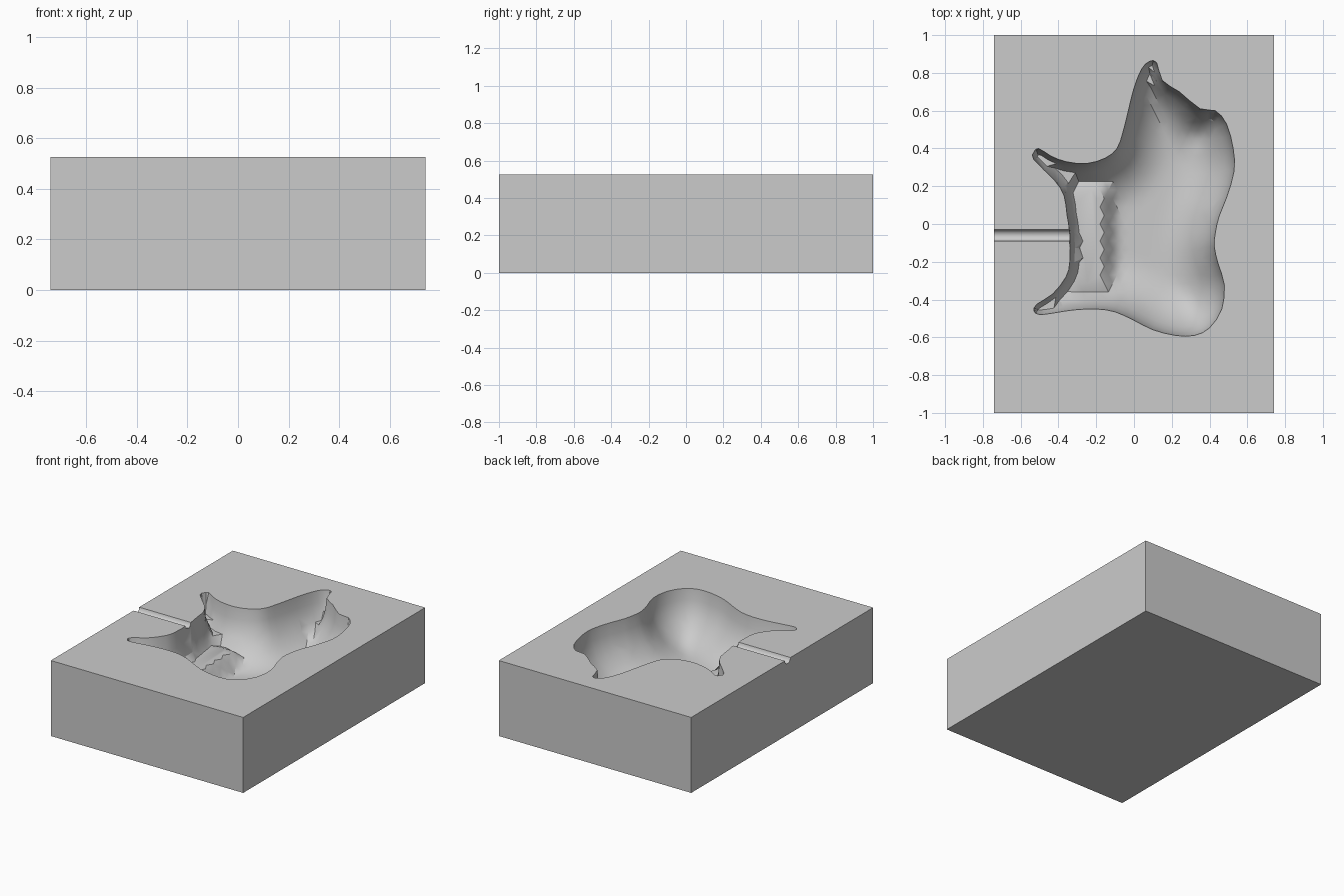
import bpy, bmesh, math
from mathutils import Vector, geometry

if "Cube" in bpy.data.objects:
    bpy.data.objects.remove(bpy.data.objects["Cube"])

TOP, HX, HY = 0.525, 0.74, 1.0
GY, GR = -0.06, 0.031          # pouring channel centre line and radius

# Rim of the animal-shaped cavity, clockwise from the snout
RIM = [(.08, .86), (.12, .855), (.15, .76), (.24, .70), (.35, .61), (.43, .60), (.49, .53),
       (.525, .40), (.53, .28), (.49, .14), (.45, .04), (.43, -.05), (.425, -.12), (.445, -.21),
       (.478, -.32), (.465, -.45), (.40, -.55), (.32, -.59), (.22, -.59), (.10, -.56), (0, -.51),
       (-.10, -.465), (-.2, -.45), (-.32, -.455), (-.42, -.47), (-.50, -.48), (-.53, -.46),
       (-.515, -.425), (-.43, -.37), (-.36, -.28), (-.34, -.2), (-.34, -.05), (-.355, .05),
       (-.37, .15), (-.42, .23), (-.53, .34), (-.53, .38), (-.505, .40), (-.44, .36), (-.36, .33),
       (-.25, .32), (-.15, .35), (-.09, .40), (-.06, .48), (-.03, .6), (0, .72), (.04, .82)]


def smooth_loop(pts):
    """Adds one Catmull-Rom midpoint between neighbours."""
    p, n, out = [Vector(q) for q in pts], len(pts), []
    for i in range(n):
        out.append(p[i])
        out.append((9 * (p[i] + p[(i + 1) % n]) - p[i - 1] - p[(i + 2) % n]) / 16)
    return out


rim = smooth_loop(RIM)
N = len(rim)


def inside(q):
    hit = False
    for i in range(N):
        a, b = rim[i - 1], rim[i]
        if (a.y > q.y) != (b.y > q.y) and q.x < a.x + (q.y - a.y) * (b.x - a.x) / (b.y - a.y):
            hit = not hit
    return hit


def rim_distance(q):
    best = 9
    for i in range(N):
        a, b = rim[i - 1], rim[i]
        e = b - a
        t = max(0, min(1, (q - a).dot(e) / e.length_squared))
        best = min(best, (q - a - e * t).length)
    return best


def depth(q):
    t = rim_distance(q)
    d = 0
    if t > 1e-4 and inside(q):
        u = min(t / 0.30, 1)
        d = 0.34 * math.sqrt(1 - (1 - u) ** 2)
        # shallower shelf along the belly, between the legs
        if -.36 < q.y < .20:
            k = max(0, min(1, (-0.10 - q.x) / 0.06))
            d = d * (1 - k) + min(d * 1.4, 0.23) * k
        # ear pocket
        d += 0.06 * math.exp(-((q.x - .32) ** 2 + (q.y - .49) ** 2) / 0.003) * u
    # half-round pouring channel
    if q.x < -0.33 and abs(q.y - GY) < GR:
        d = max(d, math.sqrt(GR ** 2 - (q.y - GY) ** 2))
    return d


# Plan of the top: block edge, rim, channel lines, and points inside the cavity
pts, edges = [], []


def add_path(path, closed):
    s = len(pts)
    pts.extend(Vector(p) for p in path)
    m = len(path)
    edges.extend((s + i, s + (i + 1) % m) for i in range(m if closed else m - 1))


lines = [GY - GR * math.cos(math.pi * i / 6) for i in range(7)]
add_path([(-HX, -HY), (HX, -HY), (HX, HY), (-HX, HY)] + [(-HX, y) for y in reversed(lines)], True)
add_path(rim, True)
for y in lines:
    add_path([(-HX, y), (-0.342, y)], False)

for i in range(N):
    tan = rim[(i + 1) % N] - rim[i - 1]
    nrm = Vector((tan.y, -tan.x)).normalized()
    for off in (0.008, 0.025, 0.05):
        q = rim[i] + nrm * off
        if inside(q) and rim_distance(q) > off * 0.9:
            pts.append(q)
STEP = 0.045
for i in range(-13, 14):
    for j in range(-15, 21):
        q = Vector(((i + 0.5 * (j % 2)) * STEP, j * STEP))
        if inside(q) and rim_distance(q) > 0.065:
            pts.append(q)

vs, _, fs, *_ = geometry.delaunay_2d_cdt(pts, edges, [], 0, 1e-5)

# Mould block: lowered top surface, then walls and base
bm = bmesh.new()
bv = [bm.verts.new((v.x, v.y, TOP - depth(v))) for v in vs]
for f in fs:
    bm.faces.new([bv[i] for i in f])
border = [e for e in bm.edges if e.is_boundary]
ext = bmesh.ops.extrude_edge_only(bm, edges=border)["geom"]
for v in ext:
    if isinstance(v, bmesh.types.BMVert):
        v.co.z = 0
bmesh.ops.holes_fill(bm, edges=[e for e in bm.edges if e.is_boundary], sides=0)
bmesh.ops.recalc_face_normals(bm, faces=bm.faces)
bmesh.ops.dissolve_limit(bm, angle_limit=0.002, verts=bm.verts, edges=bm.edges)
mesh = bpy.data.meshes.new("mould_block")
bm.to_mesh(mesh)
bm.free()

block = bpy.data.objects.new("mould_block", mesh)
bpy.context.collection.objects.link(block)
grey = bpy.data.materials.new("plain grey")
grey.diffuse_color = (0.6, 0.6, 0.6, 1)
grey.use_nodes = True
grey.node_tree.nodes["Principled BSDF"].inputs["Base Color"].default_value = grey.diffuse_color
mesh.materials.append(grey)
bpy.context.view_layer.objects.active = block
block.select_set(True)
bpy.ops.object.shade_smooth_by_angle(angle=math.radians(32))
